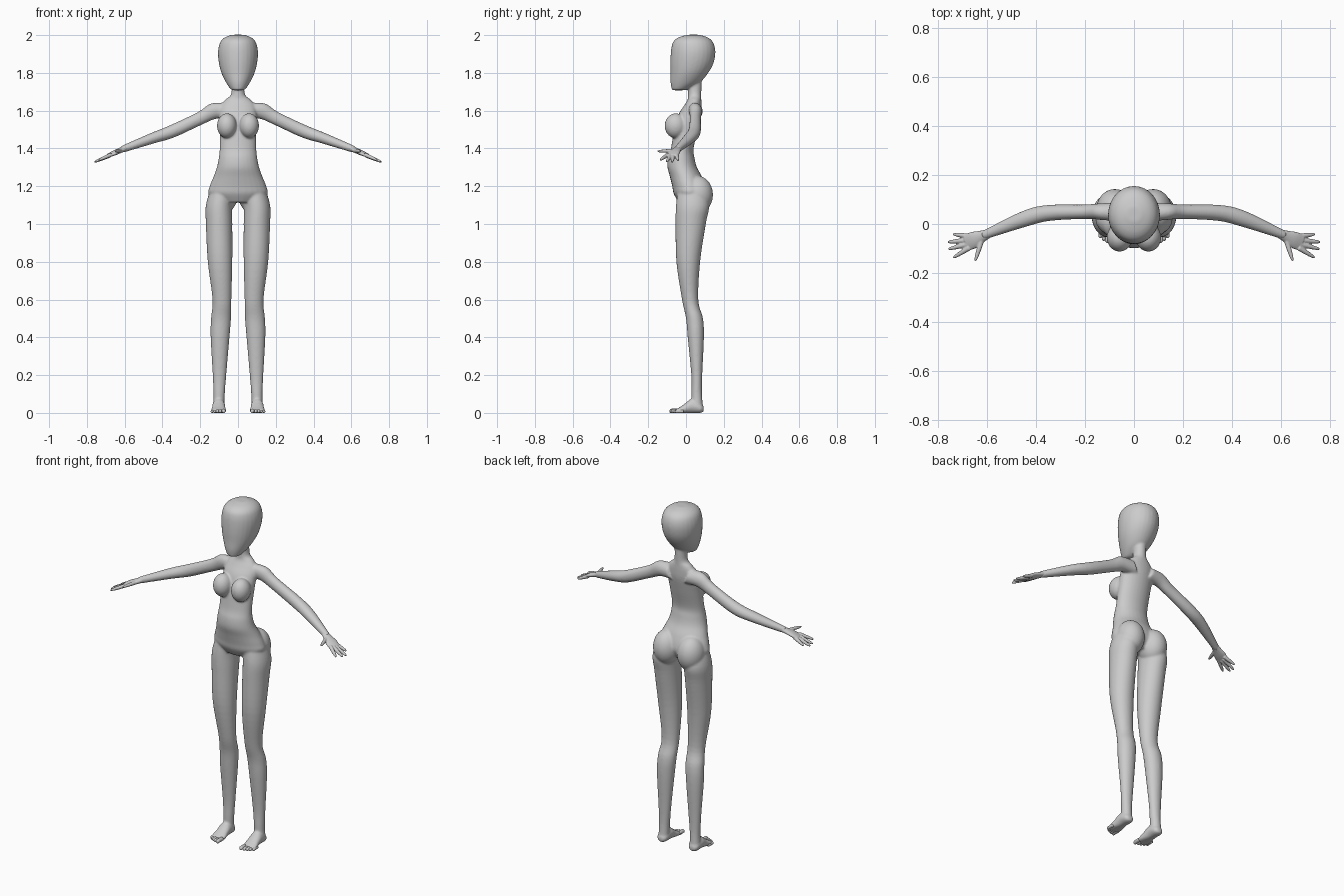
import bpy, bmesh, math
from mathutils import Vector, Matrix

cube = bpy.data.objects.get("Cube")
if cube:
    bpy.data.objects.remove(cube)

grey = bpy.data.materials.new("mannequin grey")
grey.use_nodes = True
COLOUR = (0.6, 0.6, 0.6, 1)
grey.diffuse_color = COLOUR
grey.node_tree.nodes["Principled BSDF"].inputs["Base Color"].default_value = COLOUR


def spline(rows, steps=5):
    """Catmull-Rom interpolation of every column."""
    out = []
    for i in range(len(rows) - 1):
        quad = [rows[max(i - 1, 0)], rows[i], rows[i + 1], rows[min(i + 2, len(rows) - 1)]]
        for k in range(steps):
            t = k / steps
            out.append([b + 0.5 * t * (c - a + t * (2*a - 5*b + 4*c - d + t * (3*(b - c) + d - a)))
                        for a, b, c, d in zip(*quad)])
    return out + [rows[-1]]


def tube(bm, rows, axis, side=1, sides=28):
    """Loft of ellipses: each row is x, y, z, width radius, depth radius."""
    d = Vector(axis).normalized()
    u = Vector((1, 0, 0)) if abs(d.z) > 0.9 else d.cross(Vector((0, 0, 1))).normalized()
    v = d.cross(u)
    rings = []
    for x, y, z, ru, rv in spline(rows):
        ring = []
        for k in range(sides):
            a = math.tau * k / sides
            p = Vector((x, y, z)) + u * ru * math.cos(a) + v * rv * math.sin(a)
            ring.append(bm.verts.new((p.x * side, p.y, max(p.z, 0))))
        rings.append(ring)
    for r, s in zip(rings, rings[1:]):
        for k in range(sides):
            n = (k + 1) % sides
            bm.faces.new((r[k], r[n], s[n], s[k]))
    bm.faces.new(rings[0])
    bm.faces.new(rings[-1])


def ball(bm, centre, radii):
    bmesh.ops.create_uvsphere(bm, u_segments=32, v_segments=20, radius=1,
                              matrix=Matrix.LocRotScale(Vector(centre), None, Vector(radii)))


def finish(name, bm, voxel, smoothing):
    """Fuse the overlapping forms of one object into a smooth skin."""
    bmesh.ops.recalc_face_normals(bm, faces=bm.faces)
    mesh = bpy.data.meshes.new(name)
    bm.to_mesh(mesh)
    bm.free()
    mesh.materials.append(grey)
    mesh.shade_smooth()
    obj = bpy.data.objects.new(name, mesh)
    bpy.context.collection.objects.link(obj)
    if voxel:
        fuse = obj.modifiers.new("Fuse", 'REMESH')
        fuse.mode = 'VOXEL'
        fuse.voxel_size = voxel
        fuse.use_smooth_shade = True
        soften = obj.modifiers.new("Soften", 'SMOOTH')
        soften.factor = 0.5
        soften.iterations = smoothing


UP = (0, 0, 1)
body = bmesh.new()

# Torso and neck: z, y centre, half width, half depth
torso = [(1.115, .02, .10, .06), (1.16, .02, .155, .085), (1.2, .015, .15, .088),
         (1.25, 0, .13, .085), (1.3, -.02, .112, .078), (1.35, -.025, .102, .07),
         (1.4, -.02, .097, .06), (1.5, 0, .098, .063), (1.58, .02, .10, .06),
         (1.63, .037, .09, .045), (1.66, .045, .065, .036), (1.69, .046, .036, .035),
         (1.78, .048, .033, .036)]
tube(body, [(0, y, z, w, d) for z, y, w, d in torso], UP)

# Head: z, front, back, half width
head = [(1.708, -.07, -.01, .028), (1.715, -.076, .015, .04), (1.75, -.082, .075, .064),
        (1.8, -.082, .118, .088), (1.85, -.083, .145, .101), (1.9, -.081, .155, .106),
        (1.94, -.076, .152, .102), (1.97, -.064, .138, .09), (1.99, -.035, .11, .066),
        (2.002, .01, .07, .03)]
tube(body, [(0, (f + b) / 2, z, w, (b - f) / 2) for z, f, b, w in head], UP)

leg = [(.08, .03, 1.2, .06, .07), (.1, .035, 1.1, .07, .088), (.1, .025, 1.0, .07, .08),
       (.095, .012, .8, .065, .063), (.085, .022, .6, .05, .043), (.09, .045, .5, .053, .045),
       (.095, .052, .4, .05, .043), (.098, .057, .2, .036, .029), (.1, .057, .1, .03, .028),
       (.102, .06, .03, .03, .03)]
foot = [(.102, .094, .02, .016, .014), (.102, .075, .026, .031, .027), (.102, .03, .036, .034, .038),
        (.102, 0, .025, .036, .029), (.103, -.03, .014, .041, .018), (.105, -.055, .008, .039, .01)]
arm = [(.05, .05, 1.6, .04, .045), (.13, .05, 1.597, .035, .043), (.2, .05, 1.56, .03, .035),
       (.35, .045, 1.49, .033, .034), (.45, .02, 1.455, .033, .029), (.6, -.04, 1.4, .02, .019),
       (.615, -.046, 1.393, .018, .016)]
for side in (1, -1):
    tube(body, leg, UP, side)
    tube(body, foot, (0, -1, 0), side)
    tube(body, arm, (.5, -.1, -.2), side)
    # Chest and seat forms
    ball(body, (side * .059, -.055, 1.52), (.052, .058, .066))
    ball(body, (side * .078, .06, 1.155), (.076, .083, .1))
finish("body", body, .005, 12)

# Hands: palm, then fingers as knuckle and tip positions
palm = [(.59, -.037, 1.404, .018, .016), (.62, -.05, 1.391, .024, .014),
        (.655, -.065, 1.376, .034, .013), (.685, -.078, 1.362, .033, .009)]
fingers = [((.672, -.05, 1.367), (.738, -.042, 1.337)), ((.68, -.066, 1.362), (.76, -.074, 1.328)),
           ((.68, -.083, 1.362), (.757, -.102, 1.33)), ((.672, -.097, 1.367), (.737, -.137, 1.338)),
           ((.622, -.068, 1.388), (.648, -.15, 1.385))]
# Toes, from the big toe outwards
toes = [(.076, -.088, .011), (.094, -.083, .009), (.109, -.077, .009),
        (.123, -.069, .008), (.137, -.058, .008)]
for side, label in ((1, "left"), (-1, "right")):
    hand = bmesh.new()
    tube(hand, palm, (.6, -.25, -.3), side)
    for start, tip in fingers:
        a, b = Vector(start), Vector(tip)
        rows = [(*a.lerp(b, t), r, r) for t, r in ((0, .011), (.5, .0095), (.85, .007), (1, .004))]
        tube(hand, rows, b - a, side, 12)
    finish(label + "_hand", hand, .003, 3)

    toe_set = bmesh.new()
    for x, y, r in toes:
        rows = [(x - .001, y + .045, r, r, r), (x, y + .012, r, r, r),
                (x, y + .004, r * .85, r * .8, r * .85), (x, y, r * .7, r * .3, r * .4)]
        tube(toe_set, rows, (0, -1, 0), side, 12)
    finish(label + "_toes", toe_set, 0, 0)
